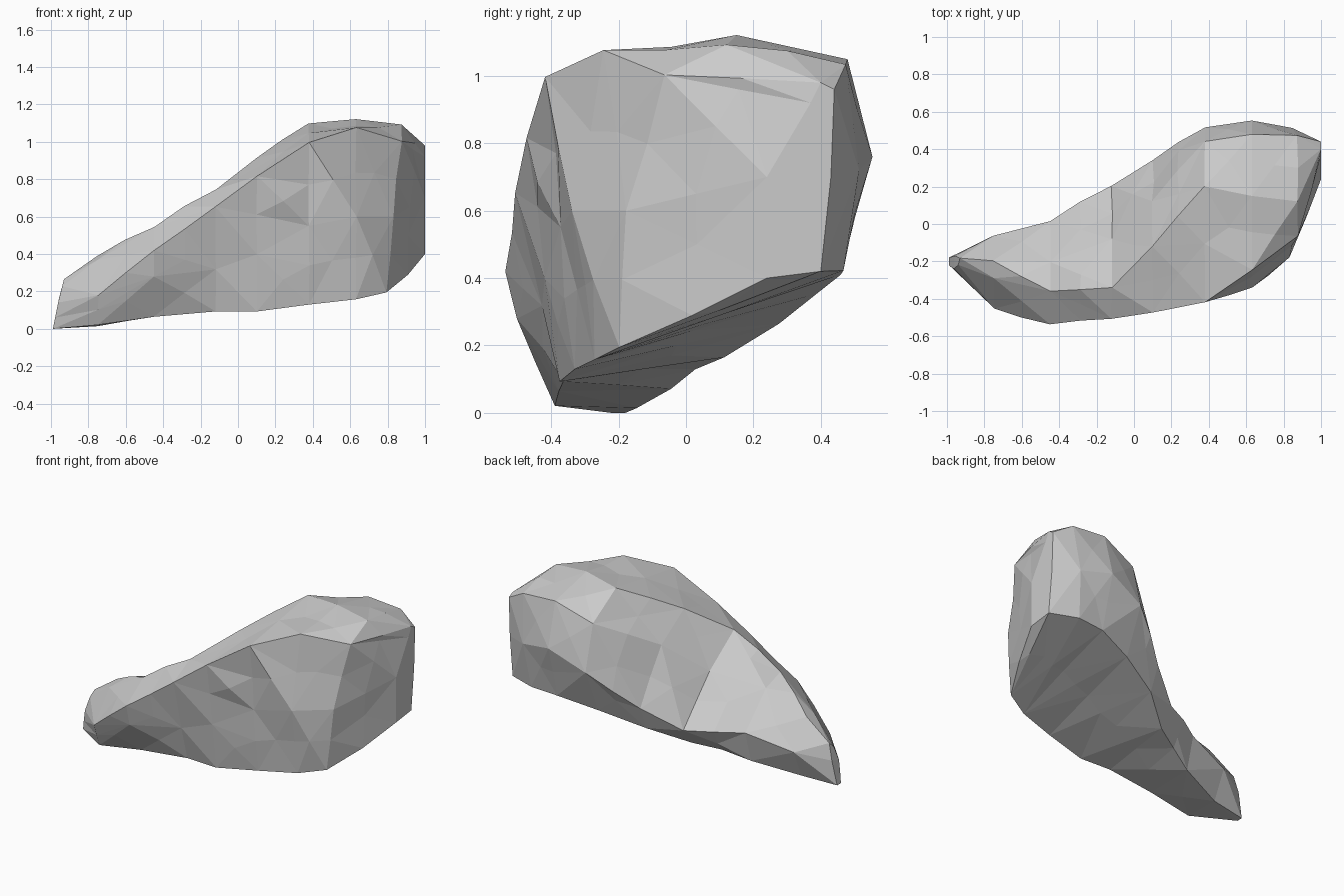
import bpy, bmesh, random
from mathutils import Vector

if "Cube" in bpy.data.objects:
    bpy.data.objects.remove(bpy.data.objects["Cube"])

random.seed(4)

# Cross-sections along x: (x at ground, lean in x per unit z, (y, z) loop). Each loop runs:
# front foot, front wall, front crest, top ridge, rear shoulder, rear bulge, rear foot
SECTIONS = [
    (-.99, .2, [(-.22, .0), (-.23, .06), (-.24, .14), (-.22, .23), (-.18, .27), (-.17, .16), (-.18, .0)]),
    (-.75, 0, [(-.39, .02), (-.43, .10), (-.46, .18), (-.29, .37), (-.20, .38), (-.07, .20), (-.15, .02)]),
    (-.45, 0, [(-.38, .06), (-.50, .28), (-.54, .42), (-.36, .55), (-.20, .50), (.02, .28), (-.05, .08)]),
    (-.12, 0, [(-.36, .10), (-.42, .32), (-.50, .65), (-.34, .75), (-.08, .57), (.20, .28), (.11, .17)]),
    (.10, 0, [(-.37, .10), (-.41, .40), (-.48, .82), (-.12, .91), (.12, .76), (.34, .42), (.28, .26)]),
    (.38, 0, [(-.33, .13), (-.38, .55), (-.41, .99), (.20, 1.09), (.44, .95), (.52, .65), (.38, .36)]),
    (.63, 0, [(-.27, .16), (-.33, .60), (-.24, 1.07), (.15, 1.12), (.48, 1.05), (.55, .76), (.46, .41)]),
    (.78, .09, [(-.20, .19), (-.18, .60), (-.06, 1.0), (.12, 1.10), (.48, 1.04), (.51, .72), (.47, .42)]),
    (1.0, 0, [(.24, .40), (.24, .70), (.37, .92), (.40, .98), (.44, .96), (.43, .70), (.40, .42)]),
]

# Loft the rock body, splitting each quad along its outermost diagonal so it stays chunky
bm = bmesh.new()
rings = [[bm.verts.new((x + lean * z, y, z)) for y, z in loop] for x, lean, loop in SECTIONS]
for a, b in zip(rings, rings[1:]):
    n = len(a)
    centre = sum((v.co for v in a + b), Vector()) / (2 * n)
    for i in range(n):
        p, q, r, s = a[i], a[(i + 1) % n], b[(i + 1) % n], b[i]
        out = (r.co - p.co).cross(s.co - q.co)
        if out.dot(p.co + q.co + r.co + s.co - 4 * centre) < 0:
            out.negate()
        if out.dot(p.co + r.co) > out.dot(q.co + s.co):
            tris = (p, q, r), (p, r, s)
        else:
            tris = (p, q, s), (q, r, s)
        for t in tris:
            bm.faces.new(t)
bm.faces.new(rings[0][::-1])
bm.faces.new(rings[-1])
bmesh.ops.recalc_face_normals(bm, faces=bm.faces[:])

# Break the longer edges and nudge the new points for irregular chipped facets
original = set(bm.verts)
long_edges = [e for e in bm.edges if e.calc_length() > 0.36]
bmesh.ops.subdivide_edges(bm, edges=long_edges, cuts=1)
bmesh.ops.triangulate(bm, faces=bm.faces[:])
bm.normal_update()
for v in bm.verts:
    if v not in original and abs(v.co.x) < 0.95:
        v.co += v.normal * random.uniform(-0.01, 0.012)
bmesh.ops.recalc_face_normals(bm, faces=bm.faces[:])

mesh = bpy.data.meshes.new("rock")
bm.to_mesh(mesh)
bm.free()
rock = bpy.data.objects.new("rock", mesh)
bpy.context.collection.objects.link(rock)
